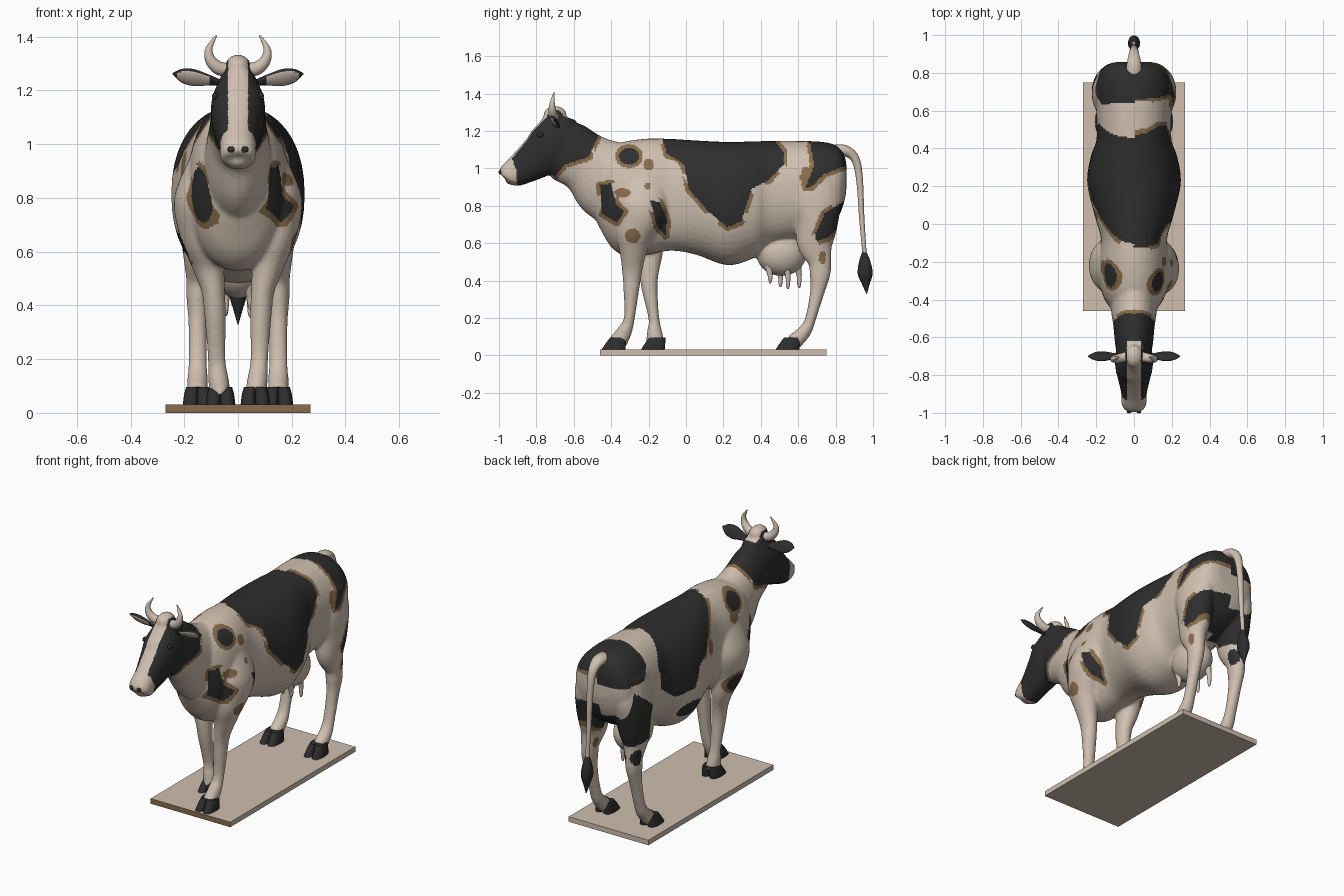
import bpy, bmesh, math
from mathutils import Vector, Matrix, noise

if "Cube" in bpy.data.objects:
    bpy.data.objects.remove(bpy.data.objects["Cube"])


def material(name, rgb):
    m = bpy.data.materials.new(name)
    m.diffuse_color = (*rgb, 1)
    m.use_nodes = True
    m.node_tree.nodes["Principled BSDF"].inputs["Base Color"].default_value = m.diffuse_color
    return m


CREAM = material("cream", (0.62, 0.52, 0.43))
BLACK = material("black", (0.027, 0.027, 0.027))
BROWN = material("brown", (0.25, 0.15, 0.07))


def spline(pts, n=5):
    """Catmull-Rom through points of any dimension."""
    out = []
    for i in range(len(pts) - 1):
        a, b, c, d = pts[max(i - 1, 0)], pts[i], pts[i + 1], pts[min(i + 2, len(pts) - 1)]
        for k in range(n):
            t = k / n
            out.append([0.5 * (2 * q + (r - p) * t + (2 * p - 5 * q + 4 * r - s) * t * t
                               + (3 * q - p - 3 * r + s) * t ** 3) for p, q, r, s in zip(a, b, c, d)])
    return out + [list(pts[-1])]


def tube(bm, pts, side=(1, 0, 0), up=None, e=2.0, sides=24):
    """Loft of oval rings; each point is x, y, z, radius along side, radius across."""
    path = spline(pts)
    rings = []
    for i, p in enumerate(path):
        t = Vector(path[min(i + 1, len(path) - 1)][:3]) - Vector(path[max(i - 1, 0)][:3])
        u = Vector(side).normalized()
        v = Vector(up) if up else t.cross(u).normalized()
        ring = []
        for k in range(sides):
            c, s = math.cos(2 * math.pi * k / sides), math.sin(2 * math.pi * k / sides)
            c, s = (math.copysign(abs(w) ** (2 / e), w) for w in (c, s))
            ring.append(bm.verts.new(Vector(p[:3]) + u * c * max(p[3], .002) + v * s * max(p[4], .002)))
        rings.append(ring)
    for a, b in zip(rings, rings[1:]):
        for k in range(sides):
            bm.faces.new((a[k], a[(k + 1) % sides], b[(k + 1) % sides], b[k]))
    bm.faces.new(rings[0][::-1])
    bm.faces.new(rings[-1])


def ball(bm, centre, radii):
    bmesh.ops.create_uvsphere(bm, u_segments=24, v_segments=14, radius=1,
                              matrix=Matrix.Translation(centre) @ Matrix.Diagonal((*radii, 1)))


def finish(bm, name, *mats, angle=50):
    bmesh.ops.recalc_face_normals(bm, faces=bm.faces[:])
    me = bpy.data.meshes.new(name)
    bm.to_mesh(me)
    bm.free()
    ob = bpy.data.objects.new(name, me)
    bpy.context.collection.objects.link(ob)
    for m in mats:
        me.materials.append(m)
    bpy.ops.object.select_all(action='DESELECT')
    ob.select_set(True)
    bpy.context.view_layer.objects.active = ob
    bpy.ops.object.shade_smooth_by_angle(angle=math.radians(angle))
    return ob


# ---- body: overlapping volumes, fused by a voxel remesh
bm = bmesh.new()
torso = [(-.50, .97, .76, .06), (-.46, 1.07, .68, .11), (-.40, 1.12, .58, .155), (-.32, 1.145, .53, .18),
         (-.2, 1.16, .54, .185), (-.08, 1.158, .56, .175), (.05, 1.15, .54, .21), (.22, 1.142, .483, .248),
         (.36, 1.145, .52, .228), (.45, 1.147, .585, .198), (.6, 1.147, .62, .20), (.72, 1.143, .66, .20),
         (.80, 1.125, .72, .185), (.84, 1.085, .80, .15), (.857, 1.03, .88, .10)]
tube(bm, [(0, y, (t + b) / 2, w, (t - b) / 2) for y, t, b, w in torso], up=(0, 0, 1), e=2.2, sides=40)
tube(bm, [(0, -.30, .87, .13, .22), (0, -.425, .95, .125, .215), (0, -.535, 1.03, .11, .165),
          (0, -.635, 1.09, .10, .165), (0, -.70, 1.12, .085, .14)])  # neck
tube(bm, [(0, -.668, 1.28, .05, .08), (0, -.698, 1.174, .095, .12), (0, -.744, 1.10, .10, .125),
          (0, -.805, 1.05, .087, .11), (0, -.885, .996, .069, .086), (0, -.943, .962, .067, .068),
          (0, -.962, .943, .055, .045)], e=2.3)  # head
ball(bm, (0, -.70, 1.288), (.048, .062, .046))  # poll
ball(bm, (0, -.915, .937), (.047, .052, .028))  # chin
ball(bm, (0, .51, .545), (.10, .135, .12))  # udder
front_shape = [(.12, .95, .06, .11), (.14, .80, .098, .14), (.13, .66, .088, .105), (.113, .55, .062, .072),
               (.092, .45, .044, .054), (.085, .36, .040, .043), (.079, .2, .033, .029),
               (.073, .13, .038, .040), (.067, .07, .040, .050)]
front_y = {1: (-.22, -.23, -.275, -.283, -.288, -.292, -.303, -.328, -.365),
           -1: (-.22, -.22, -.215, -.195, -.198, -.195, -.172, -.168, -.165)}
hind_shape = [(.12, .70, 1.0, .08, .12), (.13, .695, .85, .092, .145), (.135, .70, .72, .087, .115),
              (.14, .69, .6, .066, .098), (.147, .715, .5, .046, .063), (.15, .716, .43, .042, .055),
              (.15, .702, .34, .035, .039), (.15, .667, .2, .034, .029), (.15, .635, .13, .038, .036),
              (.15, .575, .07, .039, .045)]
for s in (1, -1):
    tube(bm, [(s * x, y, z, a, b) for (x, z, a, b), y in zip(front_shape, front_y[s])])
    tube(bm, [(s * x, y, z, a, b) for x, y, z, a, b in hind_shape])
cow = finish(bm, "cow_body")
rm = cow.modifiers.new("fuse", 'REMESH')
rm.mode, rm.voxel_size = 'VOXEL', .0085
sm = cow.modifiers.new("soften", 'SMOOTH')
sm.factor, sm.iterations = .5, 7
fused = bpy.data.meshes.new_from_object(cow.evaluated_get(bpy.context.evaluated_depsgraph_get()))
cow.modifiers.clear()
cow.data = fused
fused.materials.clear()
for m in (CREAM, BLACK, BROWN):
    fused.materials.append(m)


# ---- coat patches, drawn as outlines in the side plane (y, z)
def oval(cy, cz, ry, rz):
    return [(cy + ry * math.cos(k * math.pi / 6), cz + rz * math.sin(k * math.pi / 6)) for k in range(12)]


def distance(y, z, poly):
    """Signed distance to an outline, negative inside."""
    best, inside = 9, False
    for (ay, az), (by, bz) in zip(poly, poly[1:] + poly[:1]):
        dy, dz = by - ay, bz - az
        t = max(0, min(1, ((y - ay) * dy + (z - az) * dz) / (dy * dy + dz * dz)))
        best = min(best, math.hypot(y - ay - t * dy, z - az - t * dz))
        if (az > z) != (bz > z) and y < ay + (z - az) * dy / dz:
            inside = not inside
    return -best if inside else best


head = [(-.46, 1.4), (-.475, 1.16), (-.52, 1.06), (-.65, 1.02), (-.70, .96), (-.76, .90), (-.90, .90),
        (-.91, 1.0), (-.95, 1.1), (-1.05, 1.4)]
black_right = [
    head,
    [(-.14, 1.2), (-.10, 1.075), (-.01, 1.02), (.015, .89), (.12, .77), (.22, .685), (.295, .715),
     (.35, .89), (.445, .94), (.52, 1.02), (.52, 1.09), (.43, 1.2)],
    [(.65, 1.2), (.685, 1.02), (.64, .9), (.67, .9), (.74, .97), (.87, 1.02), (.87, 1.2)],
    [(.87, .84), (.74, .76), (.69, .64), (.70, .61), (.76, .63), (.85, .72)],
    [(-.46, .91), (-.40, .92), (-.375, .81), (-.33, .77), (-.37, .71), (-.45, .76)],
    [(-.19, .83), (-.14, .82), (-.10, .72), (-.11, .64), (-.155, .69)],
    oval(-.305, 1.065, .055, .045)]
brown_right = [oval(-.34, .87, .045, .025), oval(-.20, 1.02, .03, .03), oval(-.205, .905, .018, .018),
               oval(-.285, .64, .042, .04), oval(.73, .525, .02, .036), oval(.64, .95, .03, .06)]
black_left = [
    head,
    [(-.14, 1.2), (-.05, 1.1), (.05, 1.0), (.12, .92), (.21, .89), (.26, .77), (.40, .76),
     (.52, .85), (.53, 1.0), (.43, 1.2)],
    [(.65, 1.2), (.63, 1.03), (.70, .97), (.90, .95), (.90, 1.2)],
    [(.78, .92), (.60, .78), (.64, .60), (.80, .58), (.84, .70)],
    oval(.74, .51, .035, .05), oval(.26, .64, .10, .05), oval(-.41, .81, .055, .105),
    oval(-.27, 1.07, .065, .05), oval(-.20, .62, .055, .055)]
brown_left = [oval(-.23, 1.0, .04, .04), oval(.05, .93, .03, .05)]

for f in fused.polygons:
    x, y, z = f.center
    blacks, browns = (black_right, brown_right) if x > 0 else (black_left, brown_left)
    d = min(distance(y, z, p) for p in blacks)
    blaze = abs(x) < .037 and y < -.62 and (f.normal.z > .1 or f.normal.y < -.5)
    rim = .02 if y > -.72 and (x > 0 or y < .15) and noise.noise((y * 9, z * 9, 0)) > -.25 else 0
    f.use_smooth = True
    if blaze:
        f.material_index = 0
    elif d < 0:
        f.material_index = 1
    elif d < rim or min(distance(y, z, p) for p in browns) < 0:
        f.material_index = 2
    else:
        f.material_index = 0
bpy.context.view_layer.update()

# ---- paired parts: horns, ears, eyes, nostrils, hooves, teats
for s, tag in ((1, "right"), (-1, "left")):
    bm = bmesh.new()
    tube(bm, [(s * x, y, z, r, r) for x, y, z, r in (
        (.035, -.70, 1.275, .026), (.075, -.71, 1.285, .025), (.103, -.715, 1.315, .020),
        (.108, -.715, 1.355, .013), (.080, -.705, 1.406, .003))], side=(0, 1, 0), sides=16)
    finish(bm, "horn_" + tag, CREAM)

    bm = bmesh.new()
    tube(bm, [(s * x, -.70, z, r, .35 * r + .002) for x, z, r in (
        (.07, 1.23, .015), (.115, 1.24, .026), (.165, 1.248, .038), (.21, 1.255, .030), (.243, 1.262, .003))],
        side=(0, -.6, .8))
    ear = finish(bm, "ear_" + tag, BLACK, CREAM)
    for f in ear.data.polygons:  # pale hollow of the ear
        if f.normal.dot(Vector((0, -.8, -.6))) > .85 and .11 < abs(f.center.x) < .225:
            f.material_index = 1

    for part, spot, radii in (("eye_", (.10, -.785, 1.185), (.012, .018, .014)),
                              ("nostril_", (.036, -1.02, .985), (.013, .008, .012))):
        hit = cow.closest_point_on_mesh(Vector((s * spot[0], *spot[1:])))[1]
        bm = bmesh.new()
        ball(bm, hit, radii)
        finish(bm, part + tag, BLACK)

    for part, hx, hy in (("front_hoof_", .065, -.385 if s > 0 else -.175), ("hind_hoof_", .15, .545)):
        bm = bmesh.new()
        for toe in (-.024, .024):  # cloven hoof
            tube(bm, [(s * hx + toe * 1.1, hy - .003, .03, .029, .064), (s * hx + toe, hy + .01, .065, .027, .054),
                      (s * hx + toe * .8, hy + .022, .096, .024, .043)], up=(0, 1, 0), e=2.4)
        finish(bm, part + tag, BLACK)

    for n, (ty, tz) in enumerate(((.45, .385), (.545, .355)) if s > 0 else ((.505, .365), (.605, .36))):
        bm = bmesh.new()
        tube(bm, [(s * .042, ty - .01, .48, .022, .022), (s * .045, ty, .43, .014, .014),
                  (s * .046, ty, tz + .02, .010, .010), (s * .046, ty, tz, .004, .004)], sides=12)
        finish(bm, "teat_%s_%d" % (tag, n), CREAM)

# ---- tail and its tuft
bm = bmesh.new()
tube(bm, [(0, .78, 1.09, .045, .035), (0, .85, 1.095, .038, .030), (0, .905, 1.05, .026, .023),
          (0, .928, .94, .019, .018), (0, .94, .73, .014, .014), (0, .955, .54, .011, .011)])
finish(bm, "tail", CREAM)
bm = bmesh.new()
tube(bm, [(0, .953, .56, .008, .008), (0, .955, .51, .024, .028), (0, .958, .44, .032, .040),
          (0, .962, .38, .016, .020), (0, .966, .33, .002, .002)])
finish(bm, "tail_tuft", BLACK)

# ---- base plate with a brown front edge
bm = bmesh.new()
bmesh.ops.create_cube(bm, size=1, matrix=Matrix.Translation((0, .145, .0155)) @ Matrix.Diagonal((.54, 1.21, .031, 1)))
base = finish(bm, "base", CREAM, BROWN, angle=30)
for f in base.data.polygons:
    f.material_index = int(f.normal.y < -.9)
